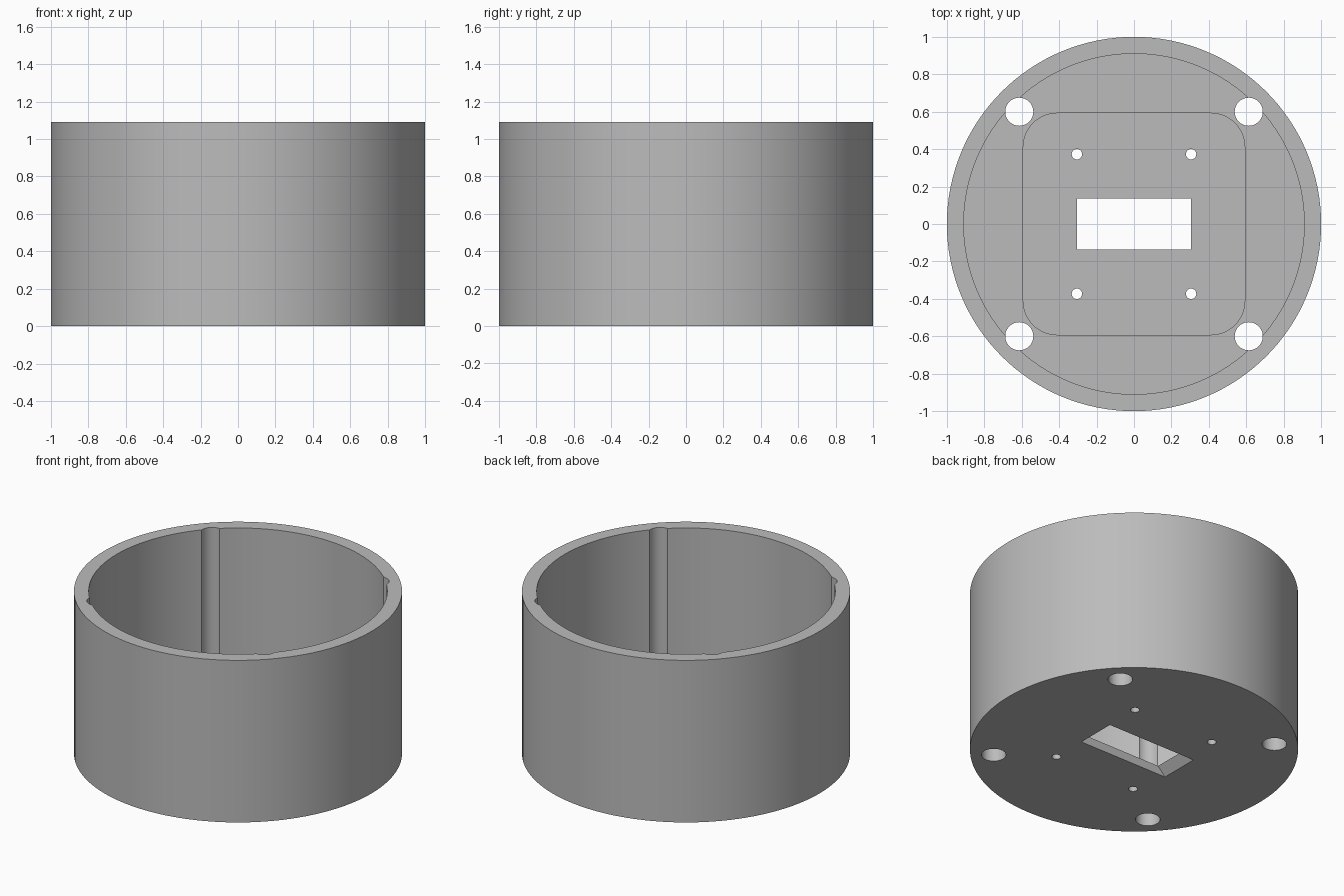
import bpy
import bmesh
import math

HEIGHT = 1.09
FLOOR = 0.11
WEB = 0.057          # thin floor left under the pocket

cube = bpy.data.objects.get("Cube")
if cube:
    bpy.data.objects.remove(cube, do_unlink=True)

grey = bpy.data.materials.new("plain grey")
grey.use_nodes = True
grey.diffuse_color = (0.5, 0.5, 0.5, 1)
grey.node_tree.nodes["Principled BSDF"].inputs["Base Color"].default_value = (0.5, 0.5, 0.5, 1)


def prism(name, outline, z0, z1, top_outline=None):
    """Closed solid between two outlines with equal point counts."""
    bm = bmesh.new()
    low = [bm.verts.new((x, y, z0)) for x, y in outline]
    high = [bm.verts.new((x, y, z1)) for x, y in (top_outline or outline)]
    bm.faces.new(low[::-1])
    bm.faces.new(high)
    for i in range(len(low)):
        j = (i + 1) % len(low)
        bm.faces.new((low[i], low[j], high[j], high[i]))
    mesh = bpy.data.meshes.new(name)
    bm.to_mesh(mesh)
    bm.free()
    mesh.materials.append(grey)
    obj = bpy.data.objects.new(name, mesh)
    bpy.context.collection.objects.link(obj)
    return obj


def circle(r, n, cx=0, cy=0):
    return [(cx + r * math.cos(math.tau * i / n), cy + r * math.sin(math.tau * i / n))
            for i in range(n)]


def rounded_square(half, r, steps=10):
    pts = []
    for q, (sx, sy) in enumerate(((1, 1), (-1, 1), (-1, -1), (1, -1))):
        for i in range(steps + 1):
            a = math.pi / 2 * (q + i / steps)
            pts.append((sx * (half - r) + r * math.cos(a), sy * (half - r) + r * math.sin(a)))
    return pts


def rectangle(x0, x1, y):
    return [(x0, -y), (x1, -y), (x1, y), (x0, y)]


housing = prism("round_housing", circle(1, 128), 0, HEIGHT)

# Main cavity and the shallow pocket in its floor
cutters = [prism("cavity_cutter", circle(0.91, 128), FLOOR, HEIGHT + 0.1),
           prism("pocket_cutter", rounded_square(0.592, 0.18), WEB, FLOOR + 0.1)]

# Window through the floor, with one sloped end
slope = 0.055 / WEB
low, high = -0.1, WEB + 0.1
cutters.append(prism("window_cutter", rectangle(-0.305, 0.305, 0.135), low, high))
cutters.append(prism("ramp_cutter", rectangle(-0.36 + slope * low, 0.2, 0.135), low, high,
                     rectangle(-0.36 + slope * high, 0.2, 0.135)))

# Full-height corner bores that groove the wall, and small screw holes
for sx in (-1, 1):
    for sy in (-1, 1):
        cutters.append(prism("bore_cutter", circle(0.075, 40, sx * 0.613, sy * 0.6),
                             -0.1, HEIGHT + 0.1))
        cutters.append(prism("screw_cutter", circle(0.028, 24, sx * 0.305, sy * 0.373),
                             -0.1, HEIGHT))

bpy.ops.object.select_all(action='DESELECT')
housing.select_set(True)
bpy.context.view_layer.objects.active = housing
for cutter in cutters:
    cutter.hide_render = True
    mod = housing.modifiers.new("cut", 'BOOLEAN')
    mod.operation = 'DIFFERENCE'
    mod.solver = 'EXACT'
    mod.object = cutter
    bpy.ops.object.modifier_apply(modifier=mod.name)
    bpy.data.objects.remove(cutter, do_unlink=True)

bpy.ops.object.shade_smooth_by_angle(angle=math.radians(30))
